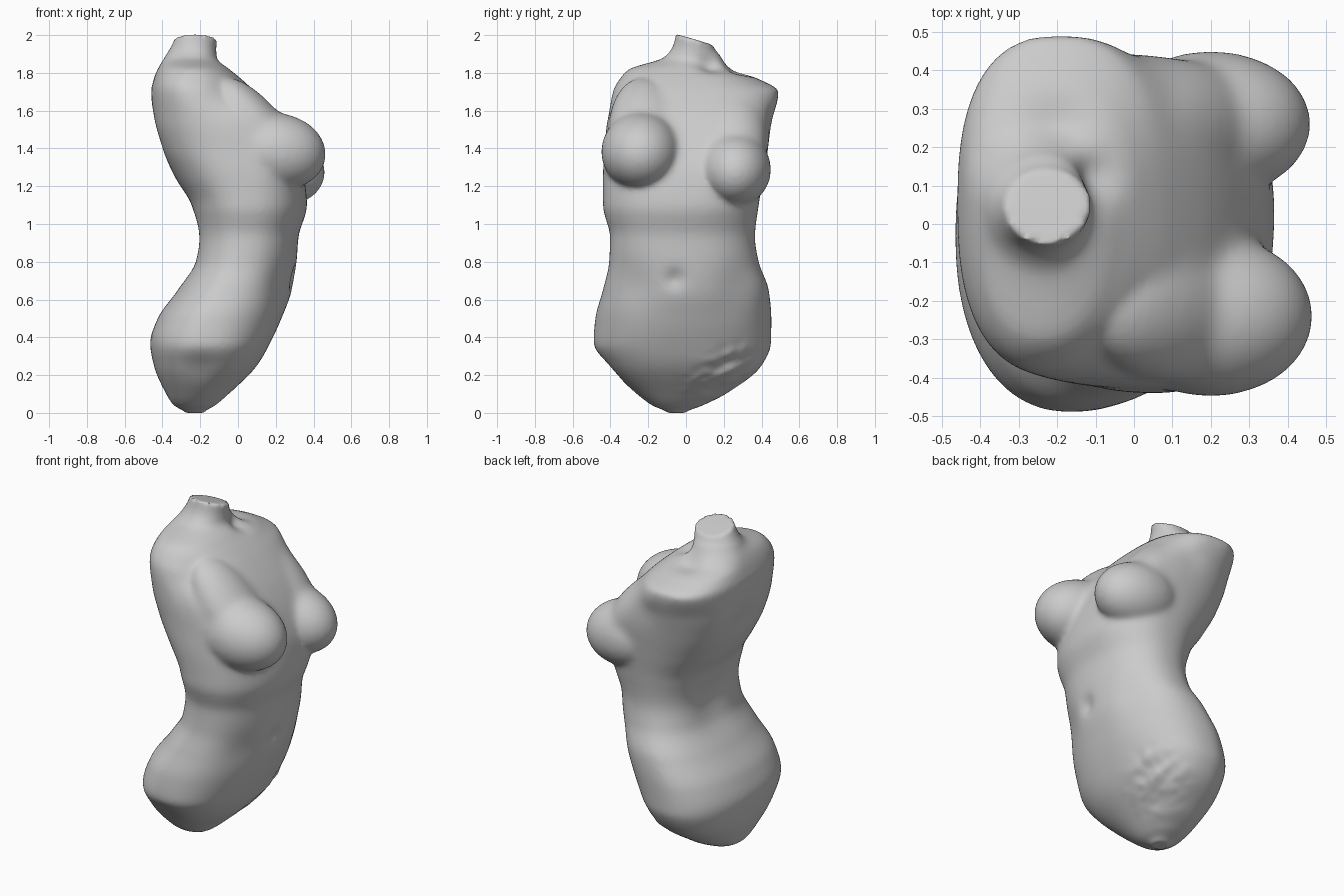
import bpy, bmesh, math
from mathutils import Vector, Matrix, noise

if "Cube" in bpy.data.objects:
    bpy.data.objects.remove(bpy.data.objects["Cube"])

# Body sections: z, back x, front x, right y, left y, x of widest point, y of deepest point
SECTIONS = [
    (0.00, -0.28, -0.18, -0.10, 0.00, -0.23, -0.05),
    (0.04, -0.34, -0.12, -0.18, 0.09, -0.23, -0.05),
    (0.10, -0.38, -0.05, -0.26, 0.21, -0.22, -0.04),
    (0.25, -0.445, 0.10, -0.42, 0.40, -0.18, -0.03),
    (0.37, -0.465, 0.17, -0.49, 0.45, -0.17, -0.03),
    (0.50, -0.425, 0.23, -0.48, 0.452, -0.14, -0.02),
    (0.65, -0.32, 0.285, -0.44, 0.438, -0.06, 0.00),
    (0.80, -0.235, 0.31, -0.407, 0.385, 0.02, 0.00),
    (0.93, -0.22, 0.32, -0.402, 0.365, 0.05, 0.00),
    (1.10, -0.25, 0.365, -0.44, 0.385, 0.06, 0.03),
    (1.25, -0.335, 0.35, -0.44, 0.41, 0.05, 0.05),
    (1.40, -0.41, 0.30, -0.43, 0.435, 0.02, 0.05),
    (1.55, -0.45, 0.215, -0.42, 0.46, -0.06, 0.05),
    (1.70, -0.46, 0.09, -0.39, 0.49, -0.20, 0.05),
    (1.77, -0.445, 0.015, -0.35, 0.38, -0.24, 0.05),
    (1.82, -0.425, -0.045, -0.30, 0.25, -0.24, 0.05),
    (1.88, -0.39, -0.11, -0.12, 0.19, -0.23, 0.05),
    (1.94, -0.36, -0.115, -0.07, 0.16, -0.23, 0.05),
    (2.005, -0.34, -0.11, -0.055, 0.145, -0.23, 0.05),
]
# Surface pushes: centre, radius, offset
PUSHES = [
    ((0.30, -0.06, 0.71), 0.06, (-0.025, 0, 0)),       # navel
    ((-0.22, 0.05, 0.90), 0.18, (0.03, 0, 0)),         # small of the back
    ((-0.45, 0.05, 1.45), 0.15, (0.025, 0, 0)),        # spine furrow
    ((-0.06, -0.36, 1.68), 0.14, (-0.02, 0.025, 0)),   # right armpit
    ((0.00, 0.43, 1.58), 0.12, (-0.01, -0.02, 0)),     # left armpit
    ((-0.10, 0.12, 1.83), 0.07, (-0.03, 0, -0.03)),    # collar hollow
    ((-0.20, 0.24, 1.80), 0.09, (0, 0, -0.025)),       # left shoulder hollow
    ((-0.20, -0.42, 0.23), 0.12, (0, 0.02, 0)),        # crease below right hip
    ((0.22, -0.27, 0.68), 0.16, (-0.015, 0.01, 0)),    # right groin hollow
    ((0.22, 0.27, 0.66), 0.16, (-0.015, -0.01, 0)),    # left groin hollow
]
AROUND, STEPS = 128, 7


def spline(p0, p1, p2, p3, t):
    """Monotone cubic through p1 and p2, with z as the parameter."""
    h = p2[0] - p1[0]
    out = [p1[0] + h * t]
    for k in range(1, len(p1)):
        def slope(a, b):
            return (b[k] - a[k]) / max(b[0] - a[0], 1e-6)
        mid = slope(p1, p2)
        sa, sb = slope(p0, p1), slope(p2, p3)
        ma = 2 * sa * mid / (sa + mid) if sa * mid > 0 else 0
        mb = 2 * sb * mid / (sb + mid) if sb * mid > 0 else 0
        out.append((2*t**3 - 3*t**2 + 1) * p1[k] + (t**3 - 2*t**2 + t) * h * ma
                   + (3*t**2 - 2*t**3) * p2[k] + (t**3 - t**2) * h * mb)
    return out


def shape(co):
    """Apply the hollows, the slanted neck cut and the rough thigh break."""
    p = co.copy()
    for c, r, off in PUSHES:
        d = (co - Vector(c)).length / r
        p += Vector(off) * math.exp(-d * d * 1.5)
    if co.z > 1.9:
        p.z -= max(0, co.y + 0.04) * 0.3 * (co.z - 1.9) / 0.1
    d = (co - Vector((-0.03, 0.22, 0.19))).length / 0.2
    p.x += 0.03 * noise.noise(co * 20) * math.exp(-d ** 4)
    return p


def add_ring(bm, s):
    z, x0, x1, y0, y1, mx, my = s
    # Squarer across the chest, round at the neck
    power = 2.22 + 0.45 * math.exp(-((z - 1.5) / 0.3) ** 2)
    if z > 1.78:
        power = max(2.0, power - (z - 1.78) * 3)
    e = 2 / power
    ring = []
    for i in range(AROUND):
        a = 2 * math.pi * i / AROUND
        c, n = math.cos(a), math.sin(a)
        x = mx + abs(c) ** e * ((x1 - mx) if c > 0 else (x0 - mx))
        y = my + abs(n) ** e * ((y1 - my) if n > 0 else (y0 - my))
        ring.append(bm.verts.new(shape(Vector((x, y, z)))))
    return ring


def add_mound(bm, centre, radii, tilt):
    m = (Matrix.Translation(centre) @ Matrix.Rotation(tilt, 4, 'Y')
         @ Matrix.Diagonal((*radii, 1)))
    bmesh.ops.create_icosphere(bm, subdivisions=5, radius=1, matrix=m)


bm = bmesh.new()

# Lofted body from thigh break to neck
rings = []
n = len(SECTIONS)
for i in range(n - 1):
    quad = [SECTIONS[max(0, min(n - 1, j))] for j in (i - 1, i, i + 1, i + 2)]
    for k in range(STEPS):
        rings.append(add_ring(bm, spline(*quad, k / STEPS)))
rings.append(add_ring(bm, SECTIONS[-1]))
for a, b in zip(rings, rings[1:]):
    for i in range(AROUND):
        j = (i + 1) % AROUND
        bm.faces.new((a[i], a[j], b[j], b[i]))
bm.faces.new(rings[0][::-1])
bm.faces.new(rings[-1])

# Breasts, the right one higher, each with a slope up to the shoulder
add_mound(bm, (0.20, -0.24, 1.385), (0.265, 0.21, 0.205), 0.15)
add_mound(bm, (0.10, -0.22, 1.51), (0.33, 0.19, 0.14), 0.86)
add_mound(bm, (0.20, 0.26, 1.29), (0.26, 0.19, 0.195), 0.15)
add_mound(bm, (0.10, 0.25, 1.46), (0.34, 0.18, 0.15), 0.86)

bmesh.ops.recalc_face_normals(bm, faces=bm.faces[:])
mesh = bpy.data.meshes.new("torso")
bm.to_mesh(mesh)
bm.free()
torso = bpy.data.objects.new("torso", mesh)
bpy.context.collection.objects.link(torso)
bpy.context.view_layer.objects.active = torso
torso.select_set(True)

# Fuse into one skin
fuse = torso.modifiers.new("fuse", 'REMESH')
fuse.mode = 'VOXEL'
fuse.voxel_size = 0.013
fuse.use_smooth_shade = True
bpy.ops.object.modifier_apply(modifier="fuse")

# Soften everything lightly and the chest joins strongly
chest = torso.vertex_groups.new(name="chest")
for v in torso.data.vertices:
    x, y, z = v.co
    up = min(1, max(0.25, (z - 1.15) / 0.3)) * min(1, max(0, (1.74 - z) / 0.1))
    front = min(1, max(0, (x + 0.05) / 0.1)) * min(1, max(0.15, (0.42 - x) / 0.12))
    if z > 1.02:
        chest.add([v.index], up * front, 'REPLACE')
for name, rounds, group in (("soften", 7, ""), ("blend_chest", 45, "chest")):
    s = torso.modifiers.new(name, 'SMOOTH')
    s.factor = 0.5
    s.iterations = rounds
    s.vertex_group = group
